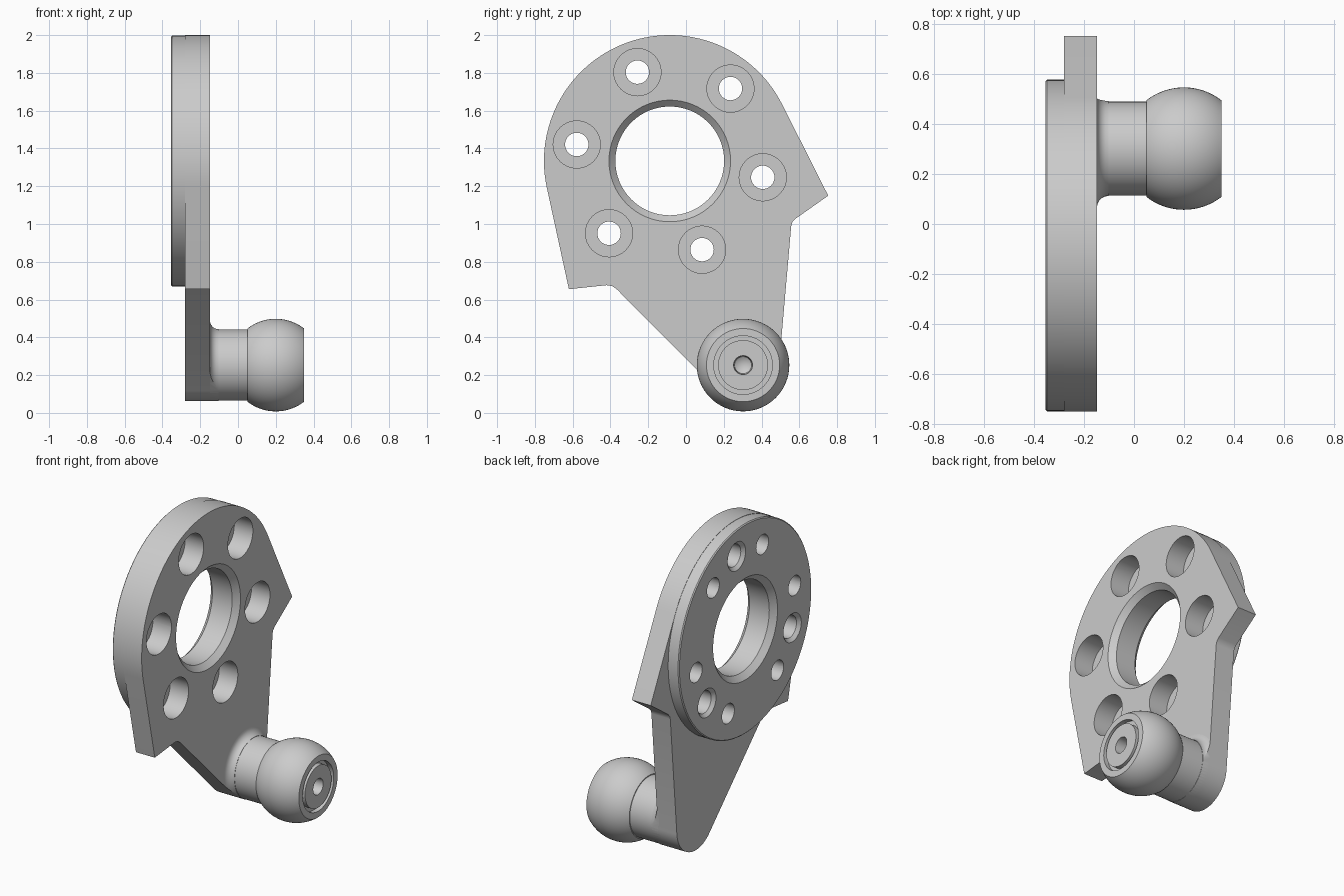
import bpy, bmesh
from math import cos, sin, pi, radians, sqrt
from mathutils import Vector

cube = bpy.data.objects.get("Cube")
if cube:
    bpy.data.objects.remove(cube, do_unlink=True)

HUB = (-0.086, 1.334)      # disc centre in (y, z)
STUD = (0.302, 0.253)      # ball stud centre in (y, z)
R_DISC, R_TIP, R_BOLTS = 0.666, 0.19, 0.5
X_BACK, X_STEP, X_FACE = -0.355, -0.28, -0.148


def polar(centre, radius, degrees):
    a = radians(degrees)
    return (centre[0] + radius * cos(a), centre[1] + radius * sin(a))


def arc(centre, radius, start, end, steps):
    return [polar(centre, radius, start + (end - start) * i / steps)
            for i in range(steps + 1)]


def lathe(bm, profile, centre, steps=48):
    """Revolve (x, radius) points around an x-parallel axis."""
    verts = [bm.verts.new((x, centre[0], centre[1] + r)) for x, r in profile]
    edges = [bm.edges.new(pair) for pair in zip(verts, verts[1:])]
    bmesh.ops.spin(bm, geom=verts + edges, cent=(0, *centre), axis=(1, 0, 0),
                   angle=2 * pi, steps=steps)


def prism(bm, outline, x0, x1):
    face = bm.faces.new([bm.verts.new((x0, y, z)) for y, z in outline])
    out = bmesh.ops.extrude_face_region(bm, geom=[face])["geom"]
    moved = [g for g in out if isinstance(g, bmesh.types.BMVert)]
    bmesh.ops.translate(bm, vec=Vector((x1 - x0, 0, 0)), verts=moved)


def finish(bm, name):
    bmesh.ops.remove_doubles(bm, verts=bm.verts, dist=1e-5)
    bmesh.ops.recalc_face_normals(bm, faces=bm.faces)
    mesh = bpy.data.meshes.new(name)
    bm.to_mesh(mesh)
    bm.free()
    ob = bpy.data.objects.new(name, mesh)
    bpy.context.collection.objects.link(ob)
    return ob


def activate(ob):
    bpy.ops.object.select_all(action="DESELECT")
    ob.select_set(True)
    bpy.context.view_layer.objects.active = ob


def boolean(ob, tool, operation):
    tool.hide_render = True
    mod = ob.modifiers.new(operation, "BOOLEAN")
    mod.operation, mod.object, mod.solver = operation, tool, "EXACT"
    activate(ob)
    bpy.ops.object.modifier_apply(modifier=mod.name)
    bpy.data.objects.remove(tool, do_unlink=True)


def smooth(ob):
    activate(ob)
    bpy.ops.object.shade_smooth_by_angle(angle=radians(30))


# Arm plate outline: round top, two stop lugs, tapered arm with round tip
outline = arc(HUB, R_DISC, 26.7, 192.2, 60)
outline += [(-0.62, 0.655), (-0.42, 0.676), (-0.39, 0.671), (-0.365, 0.653)]
outline += arc(STUD, R_TIP, 225.7, 354, 24)
outline += [(0.557, 0.99), (0.563, 1.01), (0.58, 1.028), (0.753, 1.15)]
bm = bmesh.new()
prism(bm, outline, X_STEP, X_FACE)
plate = finish(bm, "arm_plate")

# Raised round flange on the rear
bm = bmesh.new()
r = R_DISC - 0.002
lathe(bm, [(X_BACK, 0), (X_BACK, r - 0.006), (X_BACK + 0.006, r),
           (X_STEP + 0.04, r), (X_STEP + 0.04, 0)], HUB, 120)
boolean(plate, finish(bm, "rear_flange"), "UNION")

# Centre bore, counterbored bolt holes and blind dowel holes
bm = bmesh.new()
c, e = 0.034, 0.05
lathe(bm, [(X_BACK - e, 0), (X_BACK - e, 0.322), (X_BACK, 0.322),
           (X_BACK + c, 0.288), (X_FACE - c, 0.288), (X_FACE, 0.322),
           (X_FACE + e, 0.322), (X_FACE + e, 0)], HUB, 64)
for k in range(6):
    lathe(bm, [(X_BACK - e, 0), (X_BACK - e, 0.062), (X_FACE - 0.13, 0.062),
               (X_FACE - 0.13, 0.125), (X_FACE + e, 0.125), (X_FACE + e, 0)],
          polar(HUB, R_BOLTS, 50 + 60 * k), 32)
for k in range(3):
    lathe(bm, [(X_BACK - e, 0), (X_BACK - e, 0.09), (X_BACK, 0.09),
               (X_BACK + 0.02, 0.07), (X_BACK + 0.12, 0.07), (X_BACK + 0.12, 0)],
          polar(HUB, R_BOLTS, 80 + 120 * k), 32)
boolean(plate, finish(bm, "hole_cutter"), "DIFFERENCE")
smooth(plate)

# Fillet at the stud root, trimmed to the plate edge
f = 0.045
bm = bmesh.new()
root = [(X_FACE - 0.01, 0), (X_FACE - 0.01, R_TIP + f)]
root += [(X_FACE + f - f * cos(a), R_TIP + f - f * sin(a))
         for a in (pi / 2 * i / 6 for i in range(7))]
lathe(bm, root + [(X_FACE + f, 0)], STUD, 64)
fillet = finish(bm, "stud_root_fillet")
bm = bmesh.new()
prism(bm, outline, X_STEP, X_FACE + 0.2)
boolean(fillet, finish(bm, "trim_tool"), "INTERSECT")
smooth(fillet)

# Ball stud: neck, truncated ball, grooved end face with a centre hole
R_BALL, X_BALL, X_CUT = 0.245, 0.2, 0.15
stud = [(X_FACE - 0.02, 0), (X_FACE - 0.02, R_TIP - 0.002), (X_BALL - X_CUT, R_TIP - 0.002)]
for i in range(25):
    dx = -X_CUT + 2 * X_CUT * i / 24
    stud.append((X_BALL + dx, sqrt(R_BALL ** 2 - dx ** 2)))
end = X_BALL + X_CUT
stud += [(end, 0.155), (end - 0.03, 0.155), (end - 0.03, 0.132), (end, 0.132),
         (end, 0.05), (end - 0.08, 0.045), (end - 0.11, 0)]
bm = bmesh.new()
lathe(bm, stud, STUD, 64)
smooth(finish(bm, "ball_stud"))
